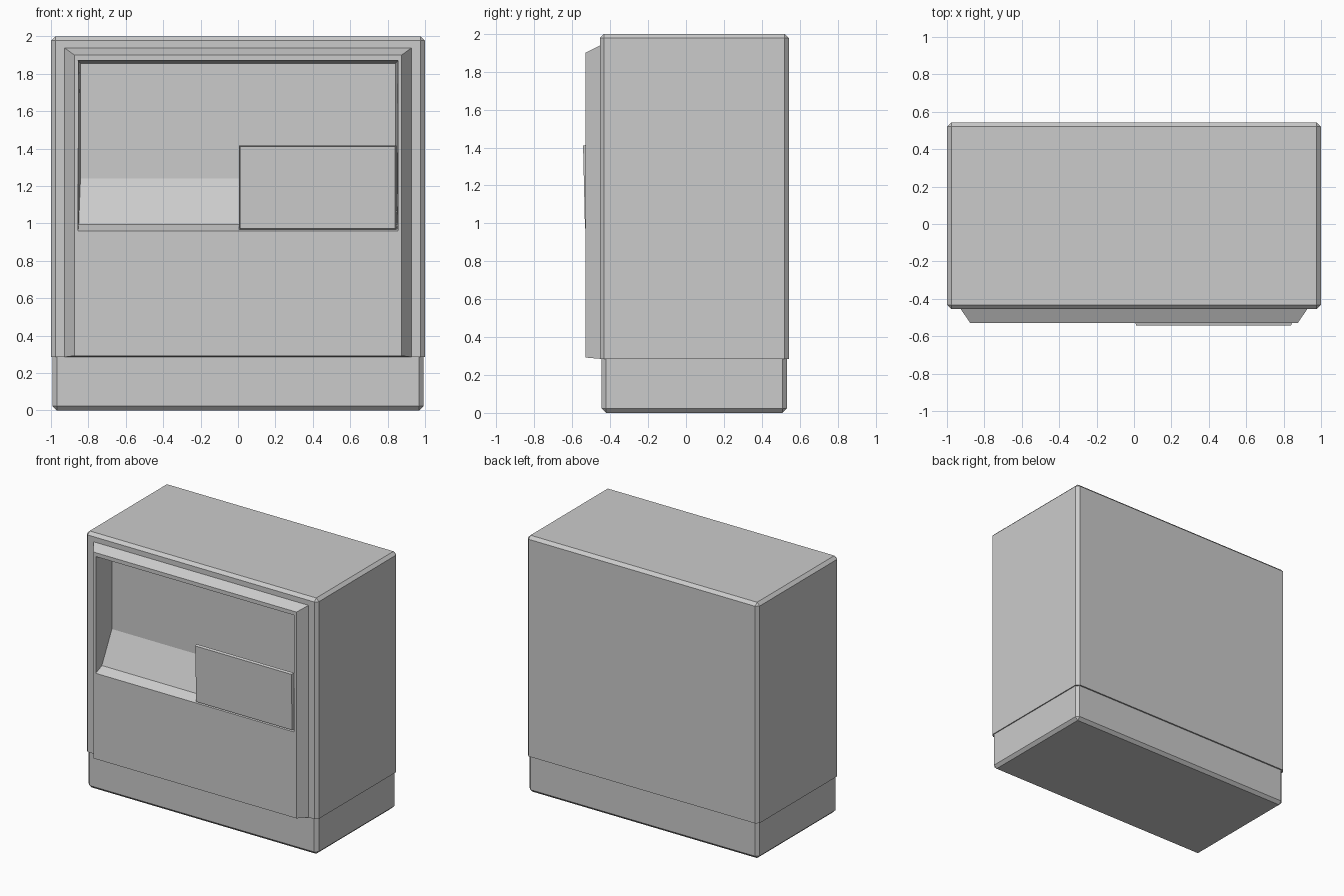
import bpy, bmesh

cube = bpy.data.objects.get("Cube")
if cube:
    bpy.data.objects.remove(cube, do_unlink=True)

grey = bpy.data.materials.new("light grey")
grey.use_nodes = True
grey.diffuse_color = (0.6, 0.6, 0.6, 1)
grey.node_tree.nodes["Principled BSDF"].inputs["Base Color"].default_value = (0.6, 0.6, 0.6, 1)


def add_object(name, bm):
    bmesh.ops.recalc_face_normals(bm, faces=bm.faces)
    mesh = bpy.data.meshes.new(name)
    bm.to_mesh(mesh)
    bm.free()
    mesh.materials.append(grey)
    obj = bpy.data.objects.new(name, mesh)
    bpy.context.collection.objects.link(obj)
    return obj


def loft(name, front, back):
    """Join two matching outlines of (x, y, z) points into a closed solid."""
    bm = bmesh.new()
    a = [bm.verts.new(p) for p in front]
    b = [bm.verts.new(p) for p in back]
    bm.faces.new(a)
    bm.faces.new(b)
    for i in range(len(a)):
        j = (i + 1) % len(a)
        bm.faces.new((a[i], a[j], b[j], b[i]))
    return add_object(name, bm)


def rect(x0, x1, z0, z1, y_low, y_high=None):
    """Upright rectangle, tilted when its lower and upper y differ."""
    y_high = y_low if y_high is None else y_high
    return [(x0, y_low, z0), (x1, y_low, z0), (x1, y_high, z1), (x0, y_high, z1)]


def bevelled_box(name, half_x, y0, y1, z0, z1, flat_z, width):
    """Box bevelled on every edge except those around the level flat_z."""
    bm = bmesh.new()
    bmesh.ops.create_cube(bm, size=1)
    for v in bm.verts:
        v.co.x *= 2 * half_x
        v.co.y = y1 if v.co.y > 0 else y0
        v.co.z = z1 if v.co.z > 0 else z0
    edges = [e for e in bm.edges
             if not all(abs(v.co.z - flat_z) < 0.001 for v in e.verts)]
    bmesh.ops.bevel(bm, geom=edges, offset=width, segments=1, affect='EDGES')
    return add_object(name, bm)


def cut(obj, cutter):
    mod = obj.modifiers.new("recess", 'BOOLEAN')
    mod.operation = 'DIFFERENCE'
    mod.solver = 'EXACT'
    mod.object = cutter


# Cabinet and plinth
cabinet = bevelled_box("cabinet", 1.0, -0.455, 0.543, 0.285, 2.0, 0.285, 0.023)
bevelled_box("plinth", 0.992, -0.445, 0.532, 0.0, 0.287, 0.287, 0.023)

# Raised front panel with sloping edges
panel = loft("front_panel", rect(-0.875, 0.875, 0.292, 1.9, -0.53),
             rect(-0.93, 0.93, 0.285, 1.94, -0.45))

# Recess with slightly drafted walls and a sloping shelf
profile = [(-0.56, 0.96, 1.0), (-0.53, 0.96, 1.0), (-0.46, 0.995, 0.996),
           (-0.35, 1.24, 0.985), (-0.35, 1.855, 0.985), (-0.53, 1.87, 1.0),
           (-0.56, 1.87, 1.0)]
cutter = loft("recess_cutter", [(-0.855 * s, y, z) for y, z, s in profile],
              [(0.855 * s, y, z) for y, z, s in profile])
cutter.hide_render = True
cutter.hide_viewport = True
cut(panel, cutter)
cut(cabinet, cutter)

# Tilted control plate over the right-hand half of the recess
loft("control_plate", rect(0.012, 0.84, 0.972, 1.41, -0.533, -0.543),
     rect(0.005, 0.848, 0.965, 1.415, -0.51, -0.52))
